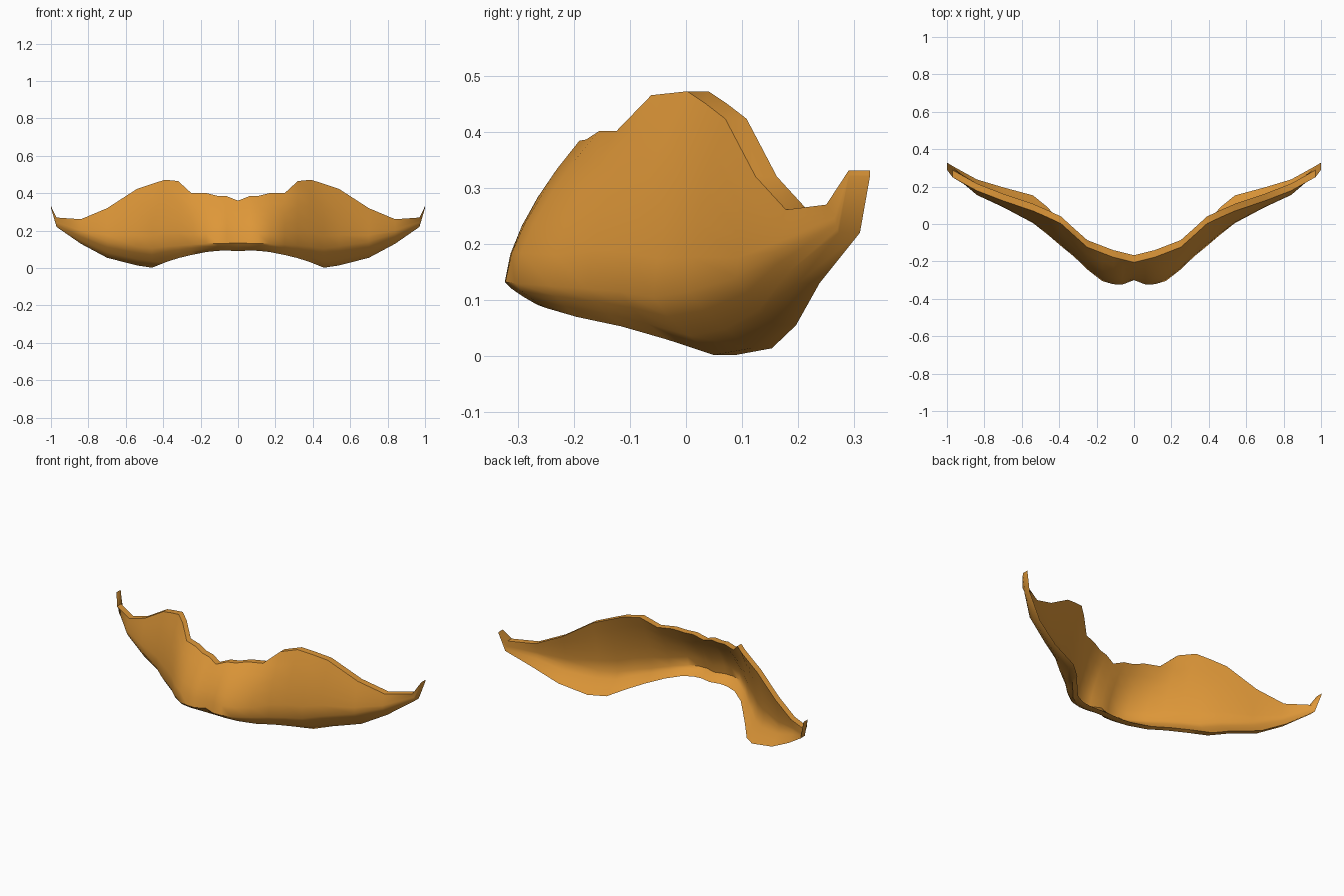
import bpy, bmesh

if "Cube" in bpy.data.objects:
    bpy.data.objects.remove(bpy.data.objects["Cube"])

# Half cross-sections: x, top edge (y, z), foremost bulge (y, z), bottom edge (y, z)
SECTIONS = [
    (0.00, -0.205, 0.360, -0.300, 0.135, -0.262, 0.090),
    (0.06, -0.190, 0.384, -0.323, 0.132, -0.268, 0.094),
    (0.11, -0.178, 0.386, -0.322, 0.132, -0.266, 0.092),
    (0.17, -0.155, 0.401, -0.305, 0.130, -0.250, 0.086),
    (0.25, -0.124, 0.401, -0.243, 0.125, -0.195, 0.070),
    (0.32, -0.062, 0.465, -0.175, 0.120, -0.115, 0.053),
    (0.39, 0.002, 0.472, -0.118, 0.115, -0.035, 0.030),
    (0.46, 0.035, 0.450, -0.058, 0.105, 0.050, 0.002),
    (0.54, 0.070, 0.423, 0.005, 0.115, 0.115, 0.014),
    (0.70, 0.124, 0.320, 0.090, 0.140, 0.158, 0.055),
    (0.84, 0.178, 0.261, 0.155, 0.185, 0.200, 0.130),
    (0.97, 0.250, 0.270, 0.266, 0.240, 0.272, 0.220),
    (1.00, 0.290, 0.331, 0.290, 0.326, 0.290, 0.321),
]
THICKNESS = 0.038
UPPER, LOWER = 5, 3


def profile(x, yt, zt, yf, zf, yb, zb):
    """Closed ring: curved front from top to bottom, then the back upwards."""
    front = []
    for i in range(UPPER):
        t = 1 - i / UPPER
        front.append((yf + (yt - yf) * t ** 1.6, zf + (zt - zf) * t))
    for i in range(LOWER + 1):
        t = i / LOWER
        front.append((yf + (yb - yf) * t ** 1.3, zf + (zb - zf) * t))
    back = [(y + THICKNESS, z) for y, z in reversed(front)]
    return [(x, y, z) for y, z in front + back]


# Both halves of the curved moustache shell
mirrored = [(-s[0],) + s[1:] for s in reversed(SECTIONS[1:])]
bm = bmesh.new()
rings = [[bm.verts.new(p) for p in profile(*s)] for s in mirrored + SECTIONS]
for a, b in zip(rings, rings[1:]):
    n = len(a)
    for i in range(n):
        j = (i + 1) % n
        bm.faces.new((a[i], a[j], b[j], b[i]))
# Pointed tips
bm.faces.new(rings[0])
bm.faces.new(rings[-1])
bmesh.ops.recalc_face_normals(bm, faces=bm.faces[:])

mesh = bpy.data.meshes.new("moustache")
bm.to_mesh(mesh)
bm.free()
moustache = bpy.data.objects.new("moustache", mesh)
bpy.context.collection.objects.link(moustache)

# Golden orange hair colour
mat = bpy.data.materials.new("golden_orange")
mat.diffuse_color = (0.73, 0.31, 0.04, 1)
mat.use_nodes = True
mat.node_tree.nodes["Principled BSDF"].inputs["Base Color"].default_value = mat.diffuse_color
mesh.materials.append(mat)

bpy.context.view_layer.objects.active = moustache
moustache.select_set(True)
bpy.ops.object.shade_smooth_by_angle(angle=0.8)
